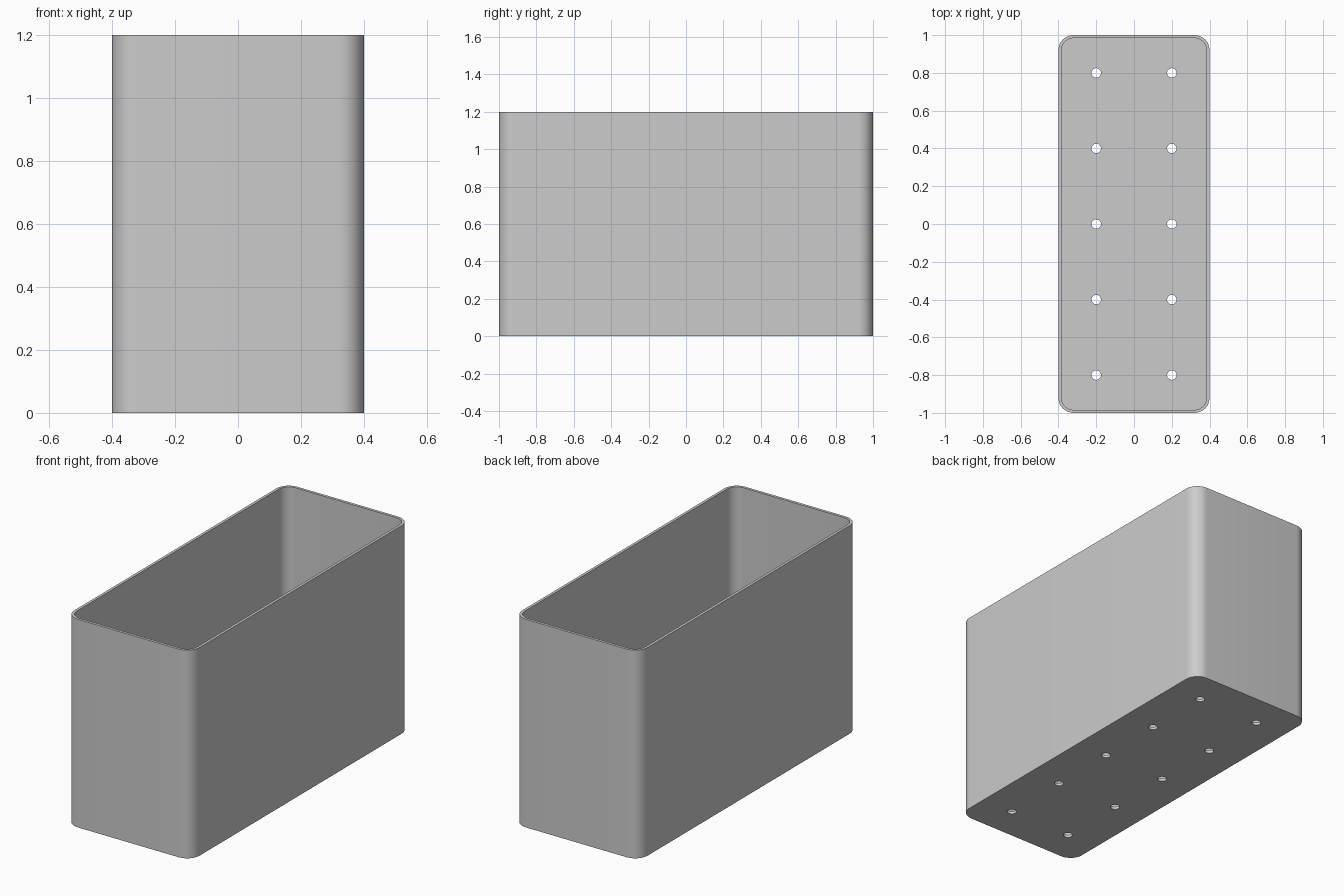
import bpy, bmesh, math
from mathutils import Matrix, Vector

cube = bpy.data.objects.get("Cube")
if cube:
    bpy.data.objects.remove(cube, do_unlink=True)

WIDTH, LENGTH, HEIGHT = 0.8, 2.0, 1.2
WALL, CORNER, HOLE = 0.016, 0.08, 0.025

grey = bpy.data.materials.new("grey")
grey.use_nodes = True
colour = (0.6, 0.6, 0.6, 1)
grey.diffuse_color = colour
grey.node_tree.nodes["Principled BSDF"].inputs["Base Color"].default_value = colour


def make_object(name, bm):
    mesh = bpy.data.meshes.new(name)
    bm.to_mesh(mesh)
    bm.free()
    mesh.materials.append(grey)
    obj = bpy.data.objects.new(name, mesh)
    bpy.context.collection.objects.link(obj)
    return obj


def rounded_box(name, width, length, bottom, top, radius):
    """Box whose four upright edges are rounded."""
    bm = bmesh.new()
    bmesh.ops.create_cube(bm, size=1)
    bmesh.ops.scale(bm, vec=(width, length, top - bottom), verts=bm.verts)
    bmesh.ops.translate(bm, vec=(0, 0, (top + bottom) / 2), verts=bm.verts)
    uprights = [e for e in bm.edges
                if abs(e.verts[0].co.z - e.verts[1].co.z) > 0.1]
    bmesh.ops.bevel(bm, geom=uprights, offset=radius, segments=12,
                    profile=0.5, affect='EDGES')
    return make_object(name, bm)


def cut(target, cutter):
    mod = target.modifiers.new(cutter.name, 'BOOLEAN')
    mod.operation = 'DIFFERENCE'
    mod.solver = 'EXACT'
    mod.object = cutter
    bpy.context.view_layer.objects.active = target
    bpy.ops.object.modifier_apply(modifier=mod.name)
    bpy.data.objects.remove(cutter, do_unlink=True)


# Open box with thin walls and floor
box = rounded_box("planter_box", WIDTH, LENGTH, 0, HEIGHT, CORNER)
cavity = rounded_box("cavity_cutter", WIDTH - 2 * WALL, LENGTH - 2 * WALL,
                     WALL, HEIGHT + 0.2, CORNER - WALL)
cut(box, cavity)

# Two rows of five drain holes through the floor
bm = bmesh.new()
for x in (-0.2, 0.2):
    for row in range(-2, 3):
        bmesh.ops.create_cone(bm, cap_ends=True, segments=32, radius1=HOLE,
                              radius2=HOLE, depth=0.2,
                              matrix=Matrix.Translation(Vector((x, row * 0.4, 0))))
cut(box, make_object("drain_hole_cutter", bm))

# Smooth corners, crisp rims
bpy.ops.object.select_all(action='DESELECT')
box.select_set(True)
bpy.context.view_layer.objects.active = box
bpy.ops.object.shade_smooth_by_angle(angle=math.radians(30))
